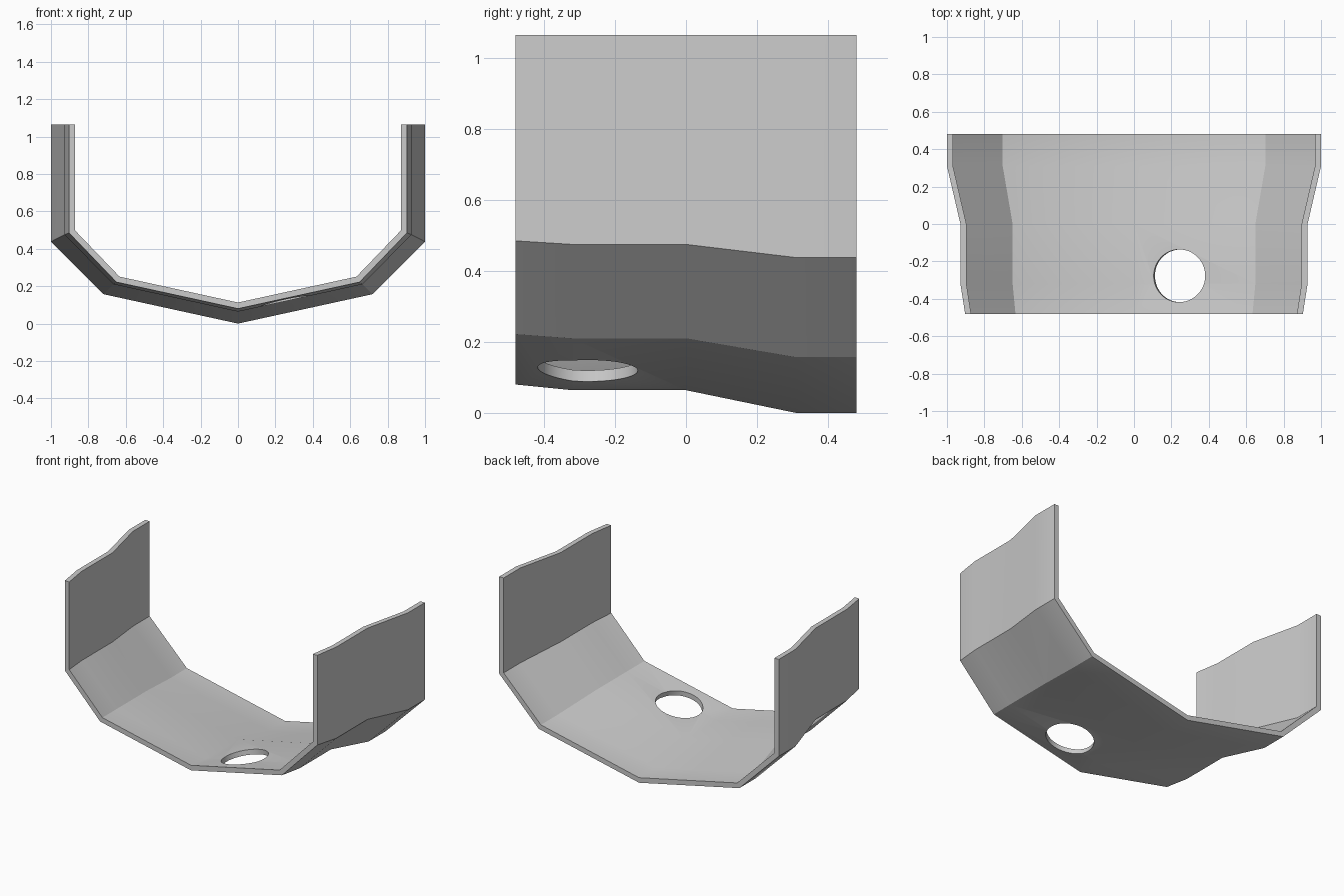
import bpy, bmesh, math
from mathutils import Vector

old = bpy.data.objects.get("Cube")
if old:
    bpy.data.objects.remove(old, do_unlink=True)

THICK = 0.032
TOP = 1.065

grey = bpy.data.materials.new("plain grey")
grey.use_nodes = True
colour = (0.6, 0.6, 0.6, 1)
grey.diffuse_color = colour
grey.node_tree.nodes["Principled BSDF"].inputs["Base Color"].default_value = colour

# Stations along the guard: y, keel z, bilge x, bilge z, shoulder x, shoulder z
STATIONS = [
    (-0.48, 0.08, 0.65, 0.222, 0.903, 0.485),
    (-0.32, 0.064, 0.665, 0.21, 0.928, 0.475),
    (0.0, 0.064, 0.665, 0.21, 0.928, 0.475),
    (0.31, 0.0, 0.718, 0.157, 1.0, 0.438),
    (0.48, 0.0, 0.718, 0.157, 1.0, 0.438),
]


def inset(path):
    """Mitred inward offset of an open x-z profile running left to right."""
    normals = []
    for a, b in zip(path, path[1:]):
        d = (b - a).normalized()
        normals.append(Vector((-d.y, d.x)))
    result = []
    for i, p in enumerate(path):
        n0 = normals[max(i - 1, 0)]
        n1 = normals[min(i, len(normals) - 1)]
        result.append(p + (n0 + n1) * THICK / (1 + n0.dot(n1)))
    return result


def section(keel, bx, bz, sx, sz):
    right = [Vector(p) for p in ((bx, bz), (sx, sz), (sx, TOP))]
    left = [Vector((-p.x, p.y)) for p in reversed(right)]
    outer = left + [Vector((0, keel))] + right
    return outer + inset(outer)[::-1]


# Folded guard: closed sections lofted from front to back
bm = bmesh.new()
rings = [[bm.verts.new((p.x, y, p.y)) for p in section(*dims)]
         for y, *dims in STATIONS]
count = len(rings[0])
for a, b in zip(rings, rings[1:]):
    for i in range(count):
        j = (i + 1) % count
        bm.faces.new((a[i], a[j], b[j], b[i]))
for ring in (rings[0], rings[-1]):
    for i in range(count // 2 - 1):
        bm.faces.new((ring[i], ring[i + 1], ring[-2 - i], ring[-1 - i]))
bmesh.ops.recalc_face_normals(bm, faces=bm.faces)
mesh = bpy.data.meshes.new("folded_guard")
bm.to_mesh(mesh)
bm.free()
mesh.materials.append(grey)
guard = bpy.data.objects.new("folded_guard", mesh)
bpy.context.collection.objects.link(guard)

# Drain hole, drilled square to the sloping floor
slope = math.atan2(0.146, 0.665)
bpy.ops.mesh.primitive_cylinder_add(
    vertices=64, radius=0.141, depth=0.3,
    location=(0.246, -0.277, 0.136), rotation=(0, -slope, 0))
cutter = bpy.context.object
cutter.name = "drain_hole_cutter"
cutter.hide_render = True
cutter.data.materials.append(grey)

cut = guard.modifiers.new("drain hole", "BOOLEAN")
cut.operation = "DIFFERENCE"
cut.solver = "EXACT"
cut.object = cutter
bpy.ops.object.select_all(action="DESELECT")
guard.select_set(True)
bpy.context.view_layer.objects.active = guard
bpy.ops.object.modifier_apply(modifier=cut.name)
bpy.data.objects.remove(cutter, do_unlink=True)

bpy.ops.object.shade_smooth_by_angle(angle=math.radians(30))
